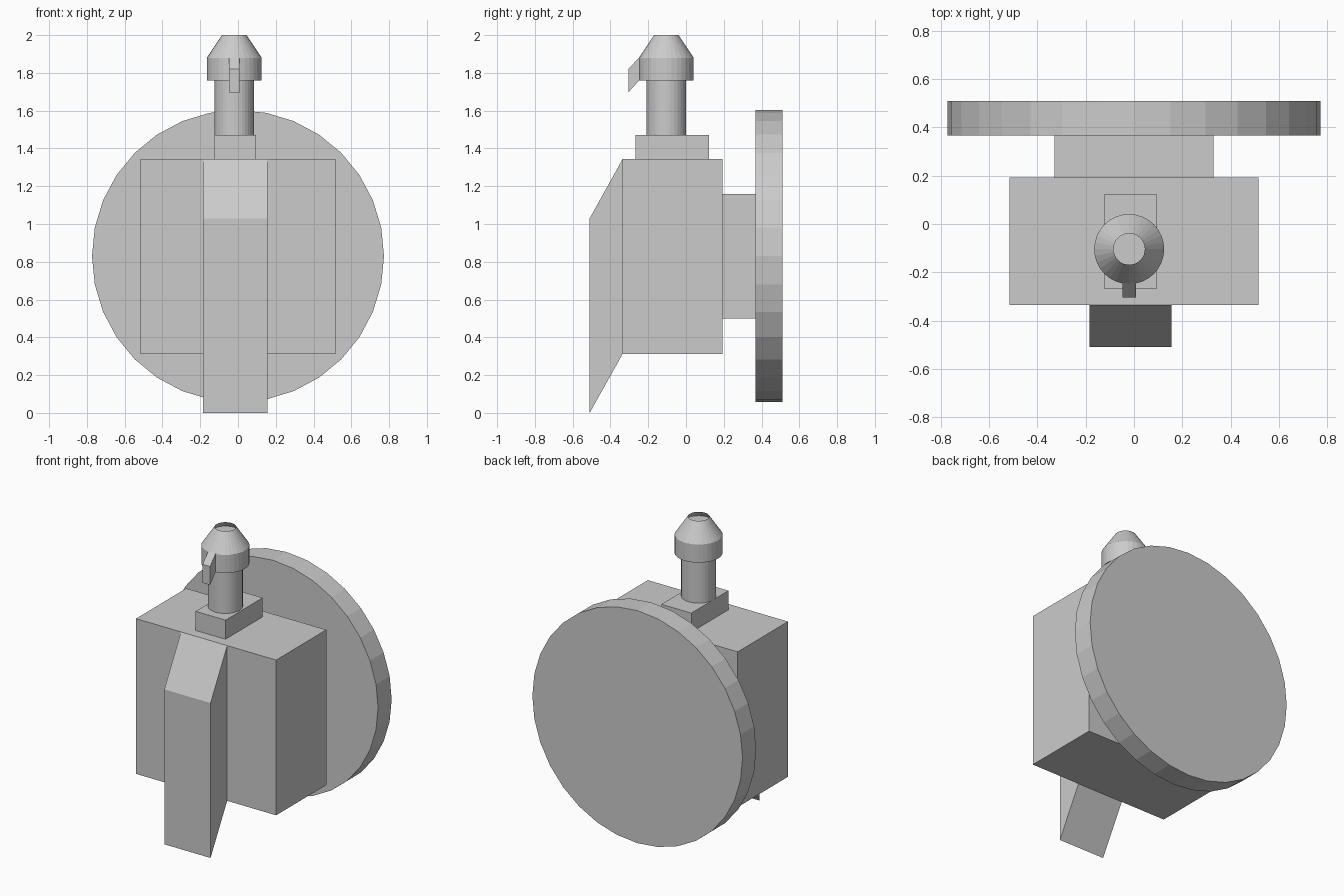
import bpy
import bmesh
import math
from mathutils import Matrix, Vector

cube = bpy.data.objects.get("Cube")
if cube:
    bpy.data.objects.remove(cube, do_unlink=True)

# Single plain grey
grey = bpy.data.materials.new("light grey")
grey.use_nodes = True
grey.diffuse_color = (0.6, 0.6, 0.6, 1)
grey.node_tree.nodes["Principled BSDF"].inputs["Base Color"].default_value = grey.diffuse_color


def finish(name, bm):
    bmesh.ops.recalc_face_normals(bm, faces=bm.faces)
    mesh = bpy.data.meshes.new(name)
    bm.to_mesh(mesh)
    bm.free()
    mesh.materials.append(grey)
    obj = bpy.data.objects.new(name, mesh)
    bpy.context.collection.objects.link(obj)
    return obj


def box(name, low, high):
    bm = bmesh.new()
    low, high = Vector(low), Vector(high)
    place = Matrix.Translation((low + high) / 2) @ Matrix.Diagonal((*(high - low), 1))
    bmesh.ops.create_cube(bm, size=1, matrix=place)
    return finish(name, bm)


def side_extrusion(name, profile, x0, x1):
    """Extrude a (y, z) outline across x."""
    bm = bmesh.new()
    face = bm.faces.new([bm.verts.new((x0, y, z)) for y, z in profile])
    out = bmesh.ops.extrude_face_region(bm, geom=[face])
    moved = [g for g in out["geom"] if isinstance(g, bmesh.types.BMVert)]
    bmesh.ops.translate(bm, verts=moved, vec=(x1 - x0, 0, 0))
    return finish(name, bm)


def turned(name, profile, place, sides=32):
    """Stack rings from (radius, height) pairs and cap both ends."""
    bm = bmesh.new()
    rings = []
    for r, h in profile:
        angles = [2 * math.pi * i / sides for i in range(sides)]
        rings.append([bm.verts.new((r * math.cos(a), r * math.sin(a), h)) for a in angles])
    for a, b in zip(rings, rings[1:]):
        for i in range(sides):
            j = (i + 1) % sides
            bm.faces.new((a[i], a[j], b[j], b[i]))
    bm.faces.new(rings[0])
    bm.faces.new(rings[-1])
    bm.transform(place)
    return finish(name, bm)


# Main body and rear neck
box("body", (-0.515, -0.335, 0.313), (0.515, 0.192, 1.345))
box("rear_neck", (-0.33, 0.192, 0.5), (0.33, 0.367, 1.16))

# Round back plate, axis along y
turned("back_disc", [(0.773, 0), (0.773, 0.143)],
       Matrix.Translation((0, 0.51, 0.83)) @ Matrix.Rotation(math.pi / 2, 4, "X"))

# Slanted front fin
side_extrusion("front_fin", [(-0.335, 1.345), (-0.51, 1.03), (-0.51, 0), (-0.335, 0.313)],
               -0.185, 0.155)

# Top mount, stem and conical cap with a shallow recess
box("stem_base", (-0.125, -0.267, 1.345), (0.095, 0.123, 1.472))
axis = Matrix.Translation((-0.02, -0.104, 0))
turned("stem", [(0.105, 1.472), (0.105, 1.77)], axis)
turned("stem_cap", [(0.145, 1.76), (0.145, 1.88), (0.065, 2.0), (0.085, 1.965)], axis)

# Small hook on the front of the cap
side_extrusion("cap_hook", [(-0.245, 1.885), (-0.305, 1.82), (-0.305, 1.697), (-0.245, 1.763)],
               -0.047, 0.008)
